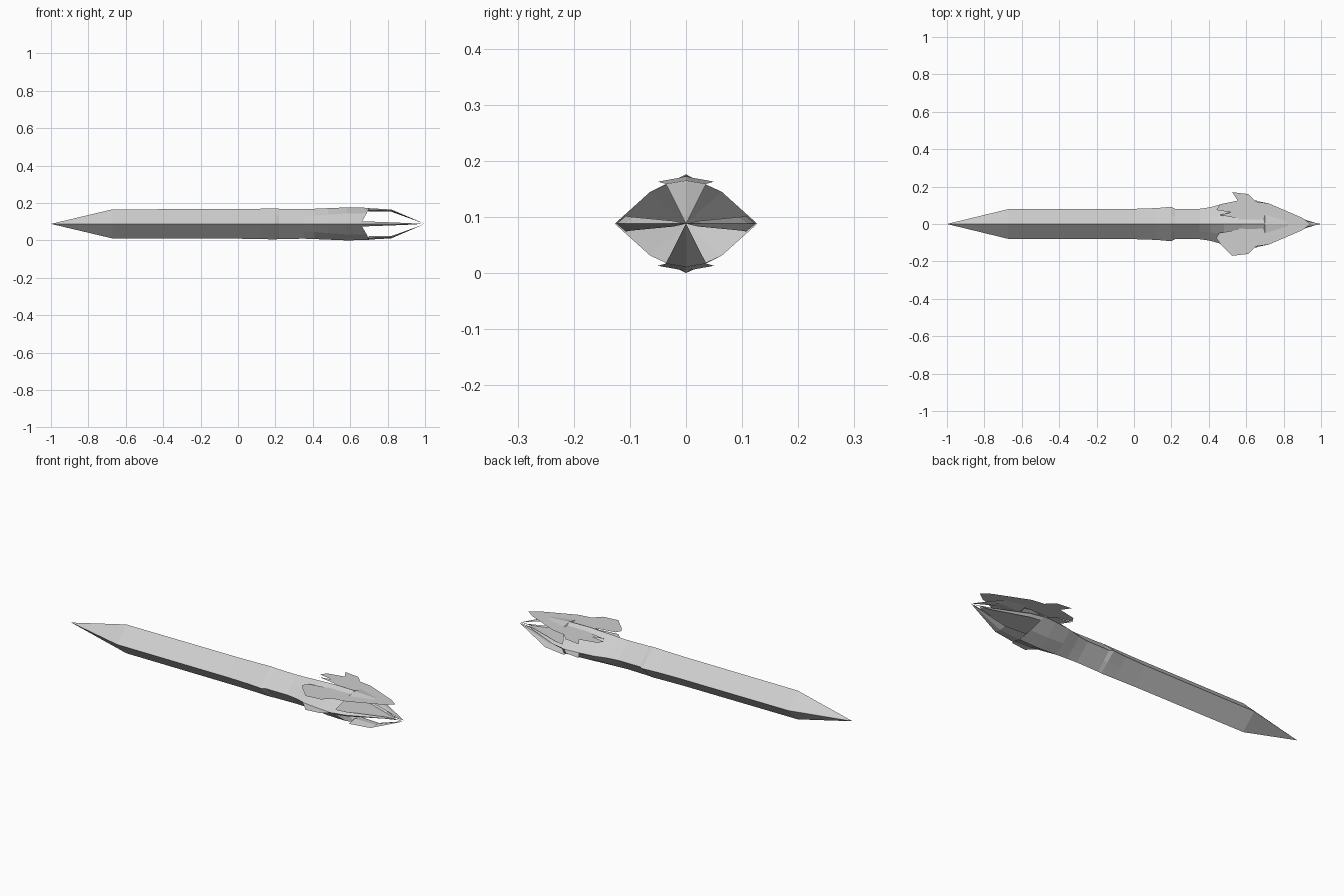
import bpy, bmesh

cube = bpy.data.objects.get("Cube")
if cube:
    bpy.data.objects.remove(cube)

MID = 0.088  # height of the long axis

steel = bpy.data.materials.new("pale_grey_steel")
steel.use_nodes = True
steel.diffuse_color = (0.62, 0.62, 0.62, 1)
steel.node_tree.nodes["Principled BSDF"].inputs["Base Color"].default_value = (0.62, 0.62, 0.62, 1)


def finish(bm, name, solid=True):
    if solid:
        bmesh.ops.recalc_face_normals(bm, faces=bm.faces)
    mesh = bpy.data.meshes.new(name)
    bm.to_mesh(mesh)
    bm.free()
    mesh.materials.append(steel)
    obj = bpy.data.objects.new(name, mesh)
    obj.location.z = MID
    bpy.context.collection.objects.link(obj)
    return obj


def loft(name, rings, start, end):
    """Skin closed rings of points and close both ends with a point."""
    bm = bmesh.new()
    loops = [[bm.verts.new(p) for p in ring] for ring in rings]
    n = len(loops[0])
    for a, b in zip(loops, loops[1:]):
        for i in range(n):
            j = (i + 1) % n
            bm.faces.new((a[i], a[j], b[j], b[i]))
    for loop, point in ((loops[0], start), (loops[-1], end)):
        tip = bm.verts.new(point)
        for i in range(n):
            bm.faces.new((loop[i], loop[(i + 1) % n], tip))
    return finish(bm, name)


def section(x, hy, hz, bulge=0.5, sweep=0.0):
    """Eight sided section; bulge 0.5 is a plain diamond, sweep pulls the sides back."""
    d = min(bulge, 0.5)
    k = bulge if bulge <= 0.5 else 1.17 * bulge - 0.085
    quarter = [(hy, 0, 1), (hy * d, hz * k, 0.25), (0, hz, 0), (-hy * d, hz * k, 0.25)]
    pts = quarter + [(-y, -z, s) for y, z, s in quarter]
    return [(x - sweep * s, y, z) for y, z, s in pts]


# Blade running into the neck and the hollow, flared socket
blade_rings = [
    section(-0.67, 0.08, 0.078),
    section(0.0, 0.081, 0.079),
    section(0.12, 0.085, 0.081),
    section(0.2, 0.092, 0.083),
    section(0.22, 0.081, 0.081),
    section(0.35, 0.081, 0.079),
    section(0.41, 0.09, 0.081, 0.53),
    section(0.48, 0.11, 0.084, 0.57),
    section(0.58, 0.122, 0.088, 0.62),
    section(0.70, 0.127, 0.086, 0.64, 0.045),
]
loft("blade", blade_rings, (-1, 0, 0), (0.6, 0, 0))


# Prongs closing from the socket rim to the point
def prong(name, stations, tip, place):
    rings = []
    for x, r, w, t in stations:
        profile = [(-w, r - t * 0.5), (0, r), (w, r - t * 0.5), (0, r - t)]
        rings.append([(x, *place(s, h)) for s, h in profile])
    x, r, w, t = stations[0]
    loft(name, rings, (x - 0.01, *place(0, r - t / 2)), (tip, 0, 0))


upright = [(0.70, 0.084, 0.05, 0.018), (0.82, 0.077, 0.036, 0.012)]
lateral = [(0.65, 0.124, 0.014, 0.03), (0.72, 0.11, 0.012, 0.03), (0.90, 0.028, 0.005, 0.012)]
for side, sign in (("upper", 1), ("lower", -1)):
    prong(side + "_prong", upright, 1.0, lambda s, h, k=sign: (s, h * k))
for side, sign in (("left", 1), ("right", -1)):
    prong(side + "_prong", lateral, 0.99, lambda s, h, k=sign: (h * k, s))


# Thin jagged feather plates, each mirrored across the centre line
feather = [(0.945, 0), (0.90, 0.033), (0.72, 0.11), (0.65, 0.12), (0.61, 0.16),
           (0.61, 0.125), (0.525, 0.17), (0.555, 0.125), (0.46, 0.105), (0.535, 0.09),
           (0.44, 0.075), (0.52, 0.062), (0.455, 0.048), (0.56, 0.03), (0.57, 0)]


def feather_plate(name, z):
    bm = bmesh.new()
    outline = [bm.verts.new((x, y, z)) for x, y in feather]
    other = [v if v.co.y == 0 else bm.verts.new((v.co.x, -v.co.y, z)) for v in outline]
    bm.faces.new(outline)
    bm.faces.new(other[::-1])
    bmesh.ops.triangulate(bm, faces=bm.faces)
    finish(bm, name, solid=False)


feather_plate("upper_feather_plate", 0.075)
feather_plate("middle_feather_plate", 0.0)
